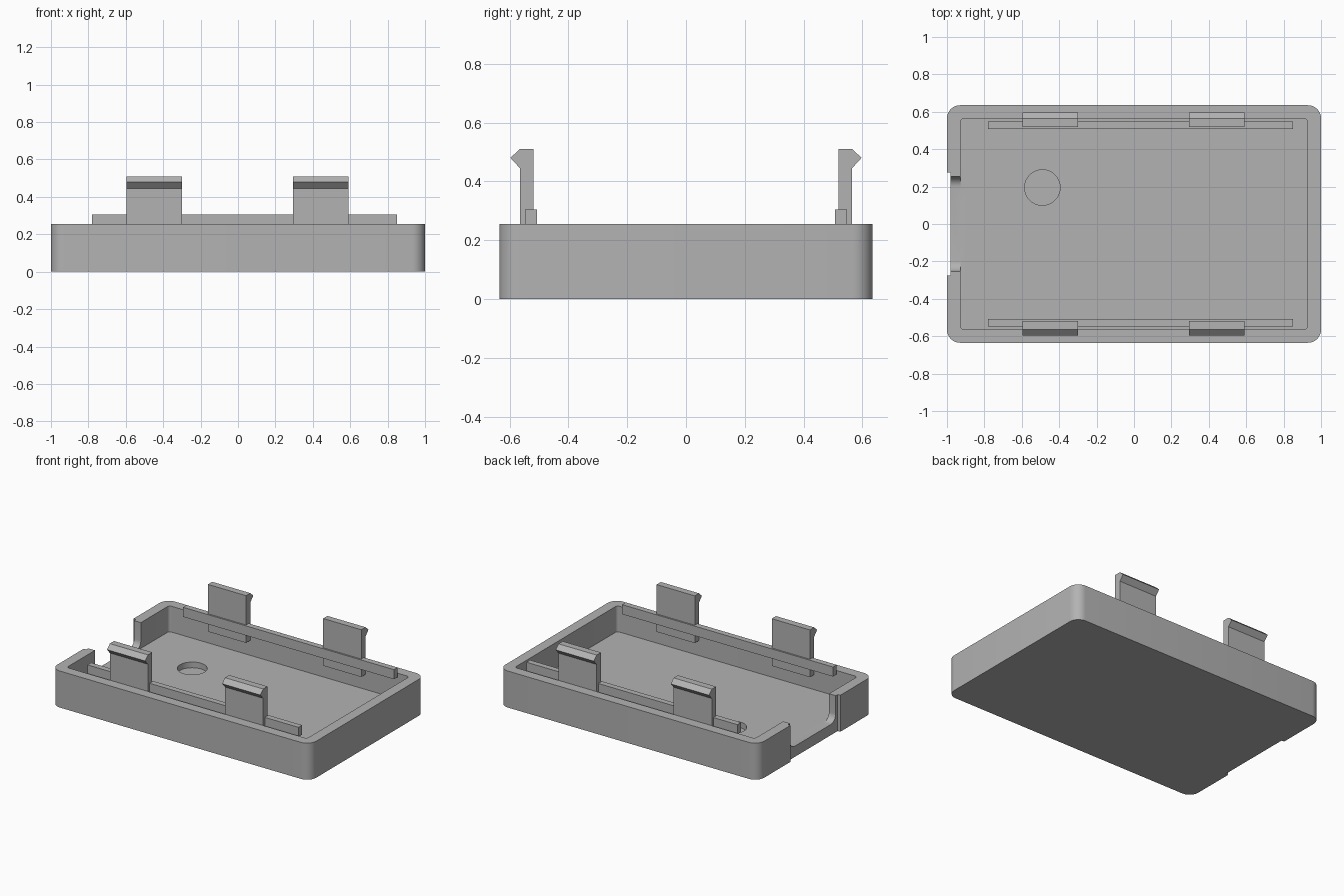
import bpy, bmesh, math
from mathutils import Vector

if "Cube" in bpy.data.objects:
    bpy.data.objects.remove(bpy.data.objects["Cube"])

grey = bpy.data.materials.new("plain grey")
grey.diffuse_color = (0.45, 0.45, 0.45, 1)
grey.use_nodes = True
grey.node_tree.nodes["Principled BSDF"].inputs["Base Color"].default_value = grey.diffuse_color


def rounded_rect(x0, x1, y0, y1, r, n=8):
    """Counter-clockwise rectangle outline with rounded corners."""
    pts = []
    corners = [(x1 - r, y1 - r), (x0 + r, y1 - r), (x0 + r, y0 + r), (x1 - r, y0 + r)]
    for k, (cx, cy) in enumerate(corners):
        for i in range(n + 1):
            a = math.pi / 2 * (k + i / n)
            pts.append((cx + r * math.cos(a), cy + r * math.sin(a)))
    return pts


def prism(name, outline, lo, hi, axis="z"):
    """Extrude an outline along z (xy points) or along x (yz points)."""
    bm = bmesh.new()
    if axis == "z":
        verts = [bm.verts.new((a, b, lo)) for a, b in outline]
        move = Vector((0, 0, hi - lo))
    else:
        verts = [bm.verts.new((lo, a, b)) for a, b in outline]
        move = Vector((hi - lo, 0, 0))
    face = bm.faces.new(verts)
    top = bmesh.ops.extrude_face_region(bm, geom=[face])["geom"]
    bmesh.ops.translate(bm, vec=move, verts=[v for v in top if isinstance(v, bmesh.types.BMVert)])
    bmesh.ops.recalc_face_normals(bm, faces=bm.faces)
    mesh = bpy.data.meshes.new(name)
    bm.to_mesh(mesh)
    bm.free()
    mesh.materials.append(grey)
    ob = bpy.data.objects.new(name, mesh)
    bpy.context.collection.objects.link(ob)
    return ob


def activate(ob):
    bpy.ops.object.select_all(action="DESELECT")
    ob.select_set(True)
    bpy.context.view_layer.objects.active = ob


def cut(target, cutter):
    mod = target.modifiers.new("cut", "BOOLEAN")
    mod.operation = "DIFFERENCE"
    mod.solver = "EXACT"
    mod.object = cutter
    activate(target)
    bpy.ops.object.modifier_apply(modifier=mod.name)
    bpy.data.objects.remove(cutter)


FLOOR = 0.075

# Open tray with rounded corners
tray = prism("tray", rounded_rect(-1, 1, -0.635, 0.635, 0.07), 0, 0.255)
cut(tray, prism("cavity", rounded_rect(-0.928, 0.928, -0.565, 0.565, 0.02, 5), FLOOR, 0.5))
# Cable opening in the left wall, round at its lower corners
cut(tray, prism("opening", rounded_rect(-0.253, 0.253, FLOOR, 0.6, 0.055), -1.1, -0.9, "x"))
# Shallow full-height recess outside the opening
cut(tray, prism("recess", [(-0.275, -1.05), (0.275, -1.05), (0.275, 1), (-0.275, 1)], -1.1, -0.98, "x"))
# Round blind pocket in the floor
circle = [(-0.49 + 0.095 * math.cos(i * math.pi / 20), 0.195 + 0.095 * math.sin(i * math.pi / 20))
          for i in range(40)]
cut(tray, prism("pocket", circle, 0.035, 0.2))
activate(tray)
bpy.ops.object.shade_smooth_by_angle(angle=math.radians(30))

# Rails and barbed snap clips along both long walls
clip = [(0.518, 0.18), (0.565, 0.18), (0.565, 0.445), (0.597, 0.48), (0.565, 0.51), (0.518, 0.51)]
rail = [(0.507, 0.238), (0.547, 0.238), (0.547, 0.305), (0.507, 0.305)]
for side, s in (("front", -1), ("back", 1)):
    prism(side + "_rail", [(s * y, z) for y, z in rail], -0.78, 0.85, "x")
    for end, x in (("left", -0.595), ("right", 0.295)):
        prism(f"{side}_{end}_clip", [(s * y, z) for y, z in clip], x, x + 0.295, "x")
